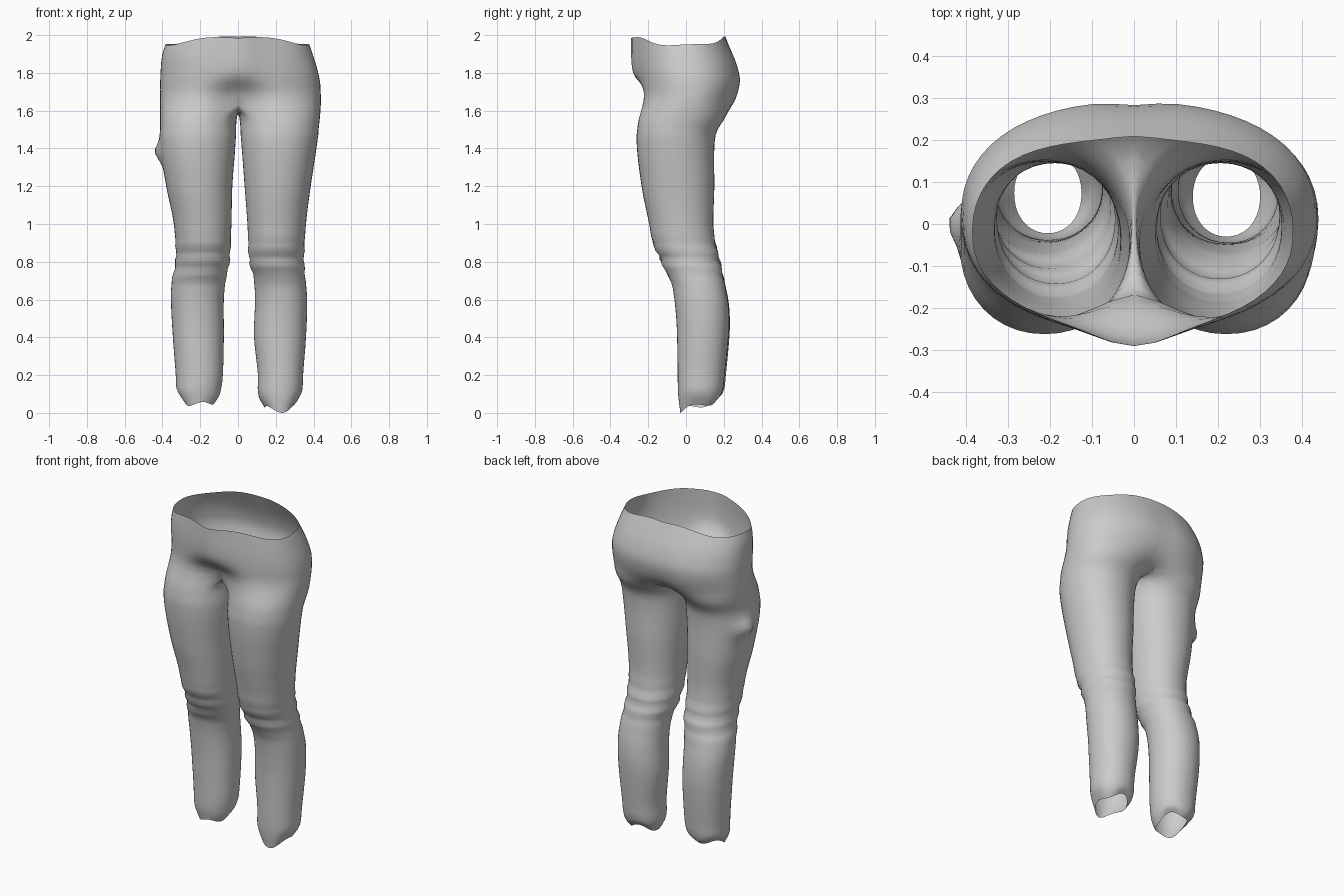
import bpy, bmesh
from math import sin, cos, pi, exp

if "Cube" in bpy.data.objects:
    bpy.data.objects.remove(bpy.data.objects["Cube"])

K, INNER = 30, 12          # outer arc and inner-thigh segments
JOIN = 1.57                # height of the topmost leg ring

# Silhouettes as (height, value)
OUT_L = [(0, .30), (.05, .325), (.1, .34), (.2, .345), (.4, .36), (.6, .366), (.8, .35), (1, .36),
         (1.2, .385), (1.4, .415), (1.6, .44), (1.7, .44), (1.8, .425), (1.9, .395), (2, .36)]
IN_L = [(0, .14), (.05, .115), (.1, .105), (.2, .105), (.4, .085), (.6, .09), (.72, .082), (.8, .06),
        (1, .05), (1.2, .035), (1.4, .02), (1.6, .004)]
OUT_R = [(0, .285), (.05, .31), (.1, .325), (.2, .33), (.4, .345), (.6, .355), (.7, .35), (.8, .33),
         (1, .34), (1.2, .38), (1.4, .41), (1.6, .415), (1.8, .41), (1.9, .40), (2, .365)]
IN_R = [(0, .125), (.05, .1), (.1, .09), (.2, .08), (.4, .075), (.6, .075), (.7, .065), (.8, .045),
        (1, .035), (1.2, .03), (1.4, .015), (1.6, .004)]
FRONT = [(0, -.03), (.1, -.042), (.3, -.045), (.5, -.052), (.68, -.075), (.74, -.105), (.8, -.13),
         (.9, -.175), (1, -.195), (1.2, -.235), (1.45, -.262), (1.65, -.247), (1.85, -.255), (2, -.25)]
BACK = [(0, .16), (.05, .187), (.2, .205), (.4, .225), (.5, .228), (.6, .22), (.8, .178), (.9, .155),
        (1, .145), (1.2, .15), (1.4, .15), (1.5, .167), (1.6, .245), (1.7, .286), (1.75, .293),
        (1.85, .27), (1.95, .225), (2, .2)]
BELLY = [(1.6, -.08), (1.66, -.12), (1.72, -.21), (1.78, -.27), (1.85, -.288), (2, -.29)]
CLEFT = [(1.55, .15), (1.6, .205), (1.67, .26), (1.75, .283), (1.85, .265), (1.95, .225), (2, .205)]


def curve(tab, z):
    """Smooth interpolation through a table of points."""
    n = len(tab)
    z = min(max(z, tab[0][0]), tab[-1][0])
    i = next((k for k in range(n - 1) if z <= tab[k + 1][0]), n - 2)

    def slope(k):
        a, b = tab[max(k - 1, 0)], tab[min(k + 1, n - 1)]
        return (b[1] - a[1]) / (b[0] - a[0])
    (z0, v0), (z1, v1) = tab[i], tab[i + 1]
    h = z1 - z0
    t = (z - z0) / h
    return ((2*t**3 - 3*t*t + 1) * v0 + (t**3 - 2*t*t + t) * h * slope(i)
            + (3*t*t - 2*t**3) * v1 + (t**3 - t*t) * h * slope(i + 1))


def power(c, p):
    return abs(c) ** p * (1 if c > 0 else -1)


def hip_point(side, v, t):
    """v: 0 waist to 1 leg joint; t: 0 front centre to 1 back centre."""
    a = (t - .5) * pi
    rim = 1.945 + .043 * sin(a) ** 2 + .006 * sin(5 * a + 1)
    low = 1.64 + .03 * (1 - t) - .04 * t
    z = rim + (low - rim) * v
    f, b = curve(FRONT, z), curve(BACK, z)
    x = curve(OUT_L if side > 0 else OUT_R, z) * abs(cos(a)) ** .9
    y = (f + b) / 2 + (b - f) / 2 * power(sin(a), .9)
    if t < .5:
        y += (curve(BELLY, z) - f) * exp(-(x / .11) ** 2)
    else:
        y += (curve(CLEFT, z) - b) * exp(-(x / .06) ** 2)
    if t in (0, 1):
        x = 0
    return side * x, y, z


def leg_point(side, z, a):
    o, i = (curve(t, z) for t in ((OUT_L, IN_L) if side > 0 else (OUT_R, IN_R)))
    f, b = curve(FRONT, z), curve(BACK, z)
    # knee creases
    w = exp(-((z - .81) / .09) ** 2) * .007 * sin(z * 2 * pi / .085 + .5 * sin(a) + side)
    x = (o + i) / 2 + ((o - i) / 2 + w * .6) * power(cos(a), .95)
    y = (f + b) / 2 + ((b - f) / 2 + w) * power(sin(a), .95)
    if side < 0:
        x += .042 * exp(-((z - 1.38) / .055) ** 2 - ((y - .01) / .06) ** 2) * (cos(a) > 0)
        y += .008 * max(0, 1 - z)
    # ragged hem, higher at the back
    hem = .03 + .024 * sin(a) + .014 * cos(3 * a + side) + (.03 if side < 0 else 0)
    return side * x, y, z + hem * max(0, 1 - z / .15)


def build_side(bm, side):
    def bridge(r1, r2, closed):
        n = len(r1)
        for k in range(n if closed else n - 1):
            m = (k + 1) % n
            bm.faces.new((r1[k], r1[m], r2[m], r2[k]))
    # hip half
    rows = 12
    prev = None
    for r in range(rows + 1):
        ring = [bm.verts.new(hip_point(side, r / rows, k / K)) for k in range(K + 1)]
        if prev:
            bridge(prev, ring, False)
        prev = ring
    # crotch seam closes the last hip row into a leg ring
    p0, p1 = prev[-1].co.copy(), prev[0].co.copy()
    for k in range(1, INNER):
        s = k / INNER
        p = p0.lerp(p1, s)
        p.z -= .03 * sin(pi * s)
        prev.append(bm.verts.new((0, p.y, p.z)))
    # leg, top to bottom
    n = 64
    for r in range(n + 1):
        z = JOIN * (1 - r / n)
        angles = [(-.75 + 1.5 * k / K) * pi for k in range(K + 1)]
        angles += [(.75 + .5 * k / INNER) * pi for k in range(1, INNER)]
        ring = [bm.verts.new(leg_point(side, z, a)) for a in angles]
        bridge(prev, ring, True)
        prev = ring


bm = bmesh.new()
for s in (1, -1):
    build_side(bm, s)
bmesh.ops.remove_doubles(bm, verts=bm.verts, dist=.0005)

# Relax the hip-to-leg joint
joint = [v for v in bm.verts if 1.48 < v.co.z < 1.74]
for _ in range(4):
    bmesh.ops.smooth_vert(bm, verts=joint, factor=.5, use_axis_x=True, use_axis_y=True, use_axis_z=True)
bmesh.ops.recalc_face_normals(bm, faces=bm.faces)
if sum(f.normal.y * f.calc_center_median().y for f in bm.faces) < 0:
    bmesh.ops.reverse_faces(bm, faces=bm.faces)
low = min(v.co.z for v in bm.verts)
for v in bm.verts:
    v.co.z -= low * max(0, 1 - v.co.z)
mesh = bpy.data.meshes.new("trousers")
bm.to_mesh(mesh)
bm.free()
mesh.shade_smooth()
obj = bpy.data.objects.new("trousers", mesh)
bpy.context.collection.objects.link(obj)
